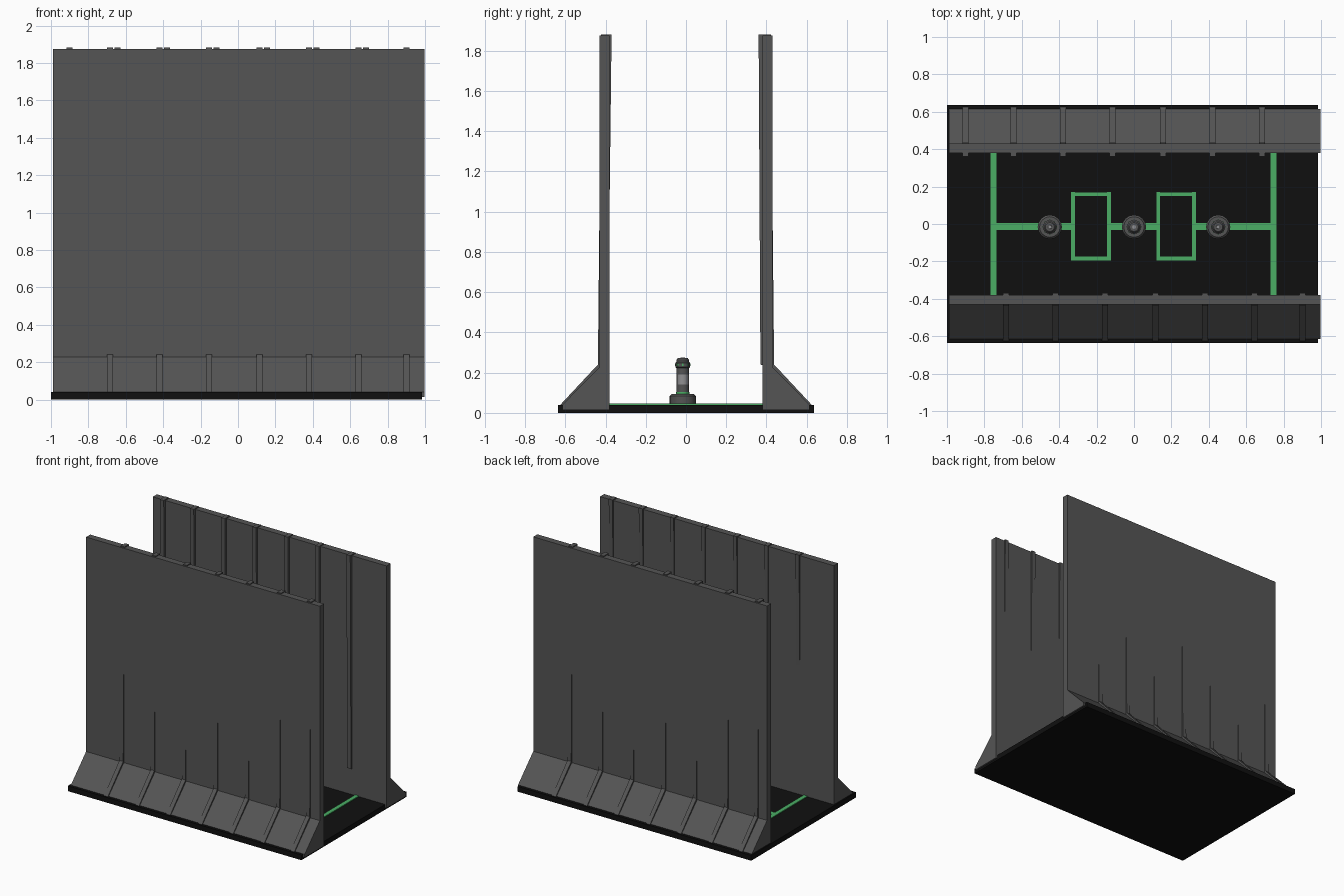
import bpy, bmesh
from math import cos, sin, pi, radians

if "Cube" in bpy.data.objects:
    bpy.data.objects.remove(bpy.data.objects["Cube"])


def material(name, r, g, b):
    m = bpy.data.materials.new(name)
    m.diffuse_color = (r, g, b, 1)
    m.use_nodes = True
    m.node_tree.nodes["Principled BSDF"].inputs["Base Color"].default_value = m.diffuse_color
    return m


BLACK = material("black", 0.005, 0.005, 0.005)
DARK = material("dark_grey", 0.09, 0.09, 0.09)
STEEL = material("steel", 0.28, 0.28, 0.29)
GREEN = material("green", 0.07, 0.42, 0.13)


def finish(bm, name, mat):
    bmesh.ops.recalc_face_normals(bm, faces=bm.faces)
    me = bpy.data.meshes.new(name)
    bm.to_mesh(me)
    bm.free()
    ob = bpy.data.objects.new(name, me)
    bpy.context.collection.objects.link(ob)
    me.materials.append(mat)
    return ob


def prism(name, profile, x0, x1, mat):
    """Extrude a (y, z) profile along x."""
    bm = bmesh.new()
    a = [bm.verts.new((x0, y, z)) for y, z in profile]
    b = [bm.verts.new((x1, y, z)) for y, z in profile]
    bm.faces.new(a)
    bm.faces.new(b[::-1])
    n = len(a)
    for i in range(n):
        j = (i + 1) % n
        bm.faces.new((a[i], a[j], b[j], b[i]))
    return finish(bm, name, mat)


def box(name, x0, x1, y0, y1, z0, z1, mat):
    return prism(name, [(y0, z0), (y1, z0), (y1, z1), (y0, z1)], x0, x1, mat)


def lathe(name, profile, cx, cy, mat, n=16):
    """Closed solid of revolution from (radius, z) points."""
    bm = bmesh.new()
    rings = [[bm.verts.new((cx + r * cos(2 * pi * i / n), cy + r * sin(2 * pi * i / n), z))
              for i in range(n)] for r, z in profile]
    for lo, hi in zip(rings, rings[1:]):
        for i in range(n):
            j = (i + 1) % n
            bm.faces.new((lo[i], lo[j], hi[j], hi[i]))
    bm.faces.new(rings[0])
    bm.faces.new(rings[-1])
    ob = finish(bm, name, mat)
    ob.data.shade_smooth()
    ob.data.set_sharp_from_angle(angle=radians(35))
    return ob


# Floor slab
box("floor", -1.0, 0.985, -0.637, 0.637, 0, 0.04, BLACK)

# Walls with sloped feet, and slightly leaning ribs that sink into the wall face
WALL = [(0.38, 0.015), (0.615, 0.015), (0.615, 0.04), (0.43, 0.228), (0.43, 1.875), (0.38, 1.875)]
RIB_FRONT = [(0.39, 0.018), (0.625, 0.018), (0.625, 0.04), (0.438, 0.24), (0.43, 1.03),
             (0.422, 1.882), (0.37, 1.882), (0.38, 1.03)]
RIB_BACK = [(0.39, 0.018), (0.625, 0.018), (0.625, 0.04), (0.438, 0.24), (0.43, 1.03),
            (0.422, 1.882), (0.361, 1.882), (0.37, 0.24), (0.39, 0.235)]
RIB_X = [-0.685, -0.42, -0.155, 0.115, 0.38, 0.645, 0.9]
for side, label, rib in ((-1, "front", RIB_FRONT), (1, "back", RIB_BACK)):
    prism(label + "_wall", [(side * y, z) for y, z in WALL], -0.99, 0.997, DARK)
    for x in RIB_X:
        x *= -side
        prism(label + "_rib", [(side * y, z) for y, z in rib], x - 0.016, x + 0.016, DARK)

# Green floor markings
CY, Z0, Z1 = -0.013, 0.036, 0.046
for x in (-0.75, 0.745):
    box("cross_line", x - 0.016, x + 0.016, -0.385, 0.385, Z0, Z1, GREEN)
for a, b in ((-0.75, -0.325), (-0.125, 0.12), (0.325, 0.745)):
    box("centre_line", a, b, CY - 0.018, CY + 0.018, Z0, Z1, GREEN)
for cx in (-0.23, 0.225):
    for s in (-1, 1):
        box("frame_side", cx + s * 0.096 - 0.01, cx + s * 0.096 + 0.01, -0.195, 0.17, Z0, Z1, GREEN)
        y = CY + s * 0.172
        box("frame_end", cx - 0.106, cx + 0.106, y - 0.01, y + 0.01, Z0, Z1, GREEN)

# Three posts: base, column, light sleeve, collar with green lamps, cap
PY = -0.016
for x in (-0.45, 0.0, 0.45):
    lathe("post_base", [(0.065, 0.038), (0.065, 0.083), (0.055, 0.094), (0.036, 0.094)], x, PY, DARK)
    lathe("post_glow_ring", [(0.034, 0.092), (0.034, 0.104)], x, PY, GREEN)
    lathe("post_column", [(0.031, 0.1), (0.031, 0.14), (0.028, 0.142), (0.028, 0.19),
                          (0.031, 0.192), (0.031, 0.222), (0.026, 0.228)], x, PY, DARK)
    lathe("post_sleeve", [(0.03, 0.14), (0.03, 0.192)], x, PY, STEEL)
    lathe("post_collar", [(0.03, 0.222), (0.037, 0.228), (0.037, 0.248), (0.031, 0.254),
                          (0.031, 0.264), (0.024, 0.273), (0.012, 0.273)], x, PY, DARK)
    lathe("post_tip", [(0.012, 0.27), (0.01, 0.275)], x, PY, STEEL, 8)
    for k in range(8):
        t = 2 * pi * k / 8
        lx, ly = x + 0.035 * cos(t), PY + 0.035 * sin(t)
        box("post_lamp", lx - 0.004, lx + 0.004, ly - 0.004, ly + 0.004, 0.232, 0.245, GREEN)
